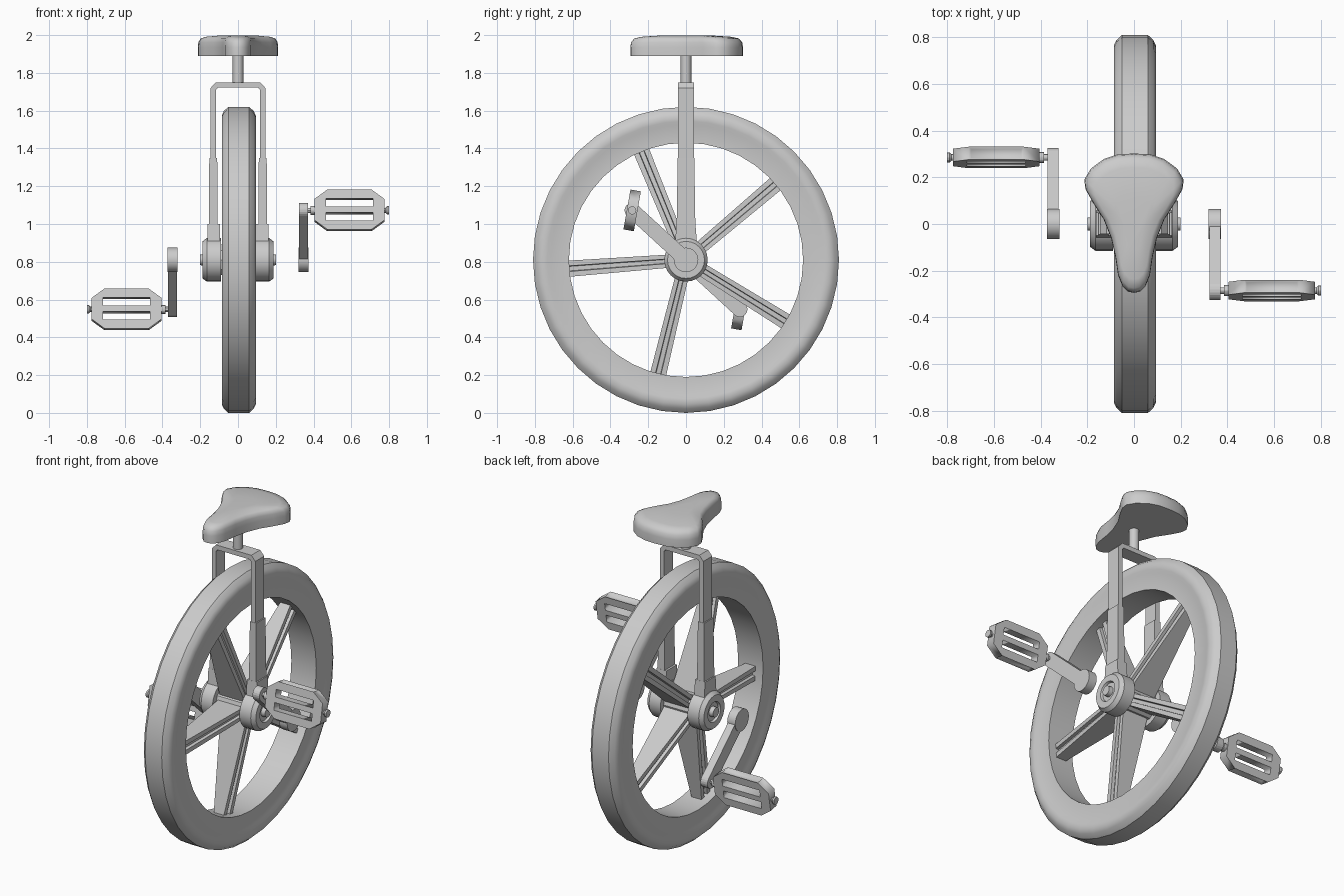
import bpy, bmesh, math
from mathutils import Matrix, Vector

if "Cube" in bpy.data.objects:
    bpy.data.objects.remove(bpy.data.objects["Cube"])

grey = bpy.data.materials.new("plain_grey")
grey.use_nodes = True
colour = (0.6, 0.6, 0.6, 1)
grey.diffuse_color = colour
grey.node_tree.nodes["Principled BSDF"].inputs["Base Color"].default_value = colour

AXLE = Vector((0, 0, 0.81))
FLIP = Matrix.Translation(AXLE) @ Matrix.Scale(-1, 4) @ Matrix.Translation(-AXLE)
MIRROR = Matrix.Scale(-1, 4, (1, 0, 0))


def finish(name, bm, matrix=None, smooth=0):
    """Turn a bmesh into a named, coloured object."""
    if matrix:
        bm.transform(matrix)
    bmesh.ops.recalc_face_normals(bm, faces=bm.faces)
    mesh = bpy.data.meshes.new(name)
    bm.to_mesh(mesh)
    bm.free()
    mesh.materials.append(grey)
    obj = bpy.data.objects.new(name, mesh)
    bpy.context.collection.objects.link(obj)
    if smooth:
        bpy.ops.object.select_all(action="DESELECT")
        obj.select_set(True)
        bpy.context.view_layer.objects.active = obj
        bpy.ops.object.shade_smooth_by_angle(angle=math.radians(smooth))
    return obj


def loft(name, rings, matrix=None, smooth=0, closed=False):
    """Skin equal-sized rings of points, capped unless closed on itself."""
    bm = bmesh.new()
    rows = [[bm.verts.new(p) for p in ring] for ring in rings]
    n = len(rows[0])
    for a, b in zip(rows, rows[1:] + (rows[:1] if closed else [])):
        for i in range(n):
            j = (i + 1) % n
            bm.faces.new((a[i], a[j], b[j], b[i]))
    if not closed:
        bm.faces.new(rows[0])
        bm.faces.new(rows[-1])
    return finish(name, bm, matrix, smooth)


def lathe(name, profile, sides, matrix, smooth=30, closed=False):
    """Turn an (x, radius) profile around the x axis."""
    turns = [math.tau * k / sides for k in range(sides)]
    rings = [[(x, r * math.cos(t), r * math.sin(t)) for t in turns] for x, r in profile]
    return loft(name, rings, matrix, smooth, closed)


def prism(name, points, half, matrix=None):
    """Extrude an (x, z) outline by half in both y directions."""
    return loft(name, [[(x, y, z) for x, z in points] for y in (-half, half)], matrix)


def copies(maker, name, *args, matrix, other, **kw):
    """Make the left part, then its counterpart on the right."""
    maker("left_" + name, *args, matrix=matrix, **kw)
    maker("right_" + name, *args, matrix=other @ matrix, **kw)


at_axle = Matrix.Translation(AXLE)
at_wheel = Matrix.Translation(AXLE + Vector((0.004, 0, 0)))

# Tyre and rim, one closed ring section
half_section = [(0.083, 0.62), (0.083, 0.715), (0.09, 0.735), (0.09, 0.765), (0.079, 0.788), (0.055, 0.81)]
section = half_section + [(-x, r) for x, r in reversed(half_section)]
lathe("tyre_and_rim", section, 40, at_wheel, smooth=35, closed=True)

# Hub core and five grooved spokes, deep at the hub and thin at the rim
lathe("hub_core", [(-0.095, 0.085), (0.095, 0.085)], 10, at_axle)


def spoke_ring(width, depth, z):
    g, cut = width * 0.35, 0.018
    half = [(depth, -width), (depth, -g), (depth - cut, -g * 0.8),
            (depth - cut, g * 0.8), (depth, g), (depth, width)]
    return [(x, y, z) for x, y in half] + [(-x, -y, z) for x, y in half]


for k in range(5):
    turn = Matrix.Rotation(math.radians(40.3 - 90 + 72 * k), 4, "X")
    loft(f"spoke_{k + 1}", [spoke_ring(0.034, 0.088, 0.04), spoke_ring(0.043, 0.032, 0.635)],
         at_wheel @ turn)

# Bearing housings with the axle end in a recess
bearing = [(0.09, 0.115), (0.165, 0.115), (0.188, 0.098), (0.188, 0.06),
           (0.174, 0.055), (0.174, 0.03), (0.2, 0.028)]
copies(lathe, "bearing", bearing, 24, matrix=at_axle, other=MIRROR)


# Fork: chamfered crown with legs, thicker sleeves and brackets
def box_ring(x0, x1, y, z):
    return [(x0, -y, z), (x1, -y, z), (x1, y, z), (x0, y, z)]


outer = [(0.145, 1.3), (0.145, 1.72), (0.118, 1.75)]
inner = [(0.117, 1.3), (0.117, 1.71), (0.107, 1.722)]
arch = outer + [(-x, z) for x, z in reversed(outer)]
arch += [(-x, z) for x, z in inner] + [(x, z) for x, z in reversed(inner)]
prism("fork_arch", arch, 0.042)
still = Matrix.Identity(4)
copies(loft, "fork_sleeve", [box_ring(0.107, 0.155, 0.051, 0.9), box_ring(0.11, 0.152, 0.044, 1.35)],
       matrix=still, other=MIRROR)
copies(loft, "fork_bracket", [box_ring(0.095, 0.162, 0.062, 0.85), box_ring(0.095, 0.162, 0.05, 1.0)],
       matrix=still, other=MIRROR)

# Seat post
stand = Matrix.Rotation(math.radians(-90), 4, "Y")
lathe("seat_post", [(1.73, 0.028), (1.9, 0.028)], 16, stand)

# Saddle: pear-shaped outline stacked up into a rounded cushion
side = [(0.07, 0.298), (0.13, 0.278), (0.185, 0.237), (0.213, 0.19), (0.208, 0.15), (0.175, 0.09),
        (0.13, 0.02), (0.098, -0.06), (0.08, -0.14), (0.068, -0.22), (0.05, -0.265), (0.025, -0.29)]
outline = [(0, 0.302)] + side + [(0, -0.295)] + [(-x, y) for x, y in reversed(side)]
layers = [(1.0, 1.89), (1.0, 1.935), (0.985, 1.962), (0.93, 1.982), (0.8, 1.991), (0.4, 1.999)]
loft("saddle", [[(x * s, y * s, z) for x, y in outline] for s, z in layers], smooth=50)

# Cranks: a round boss tapering to a smaller end
PEDAL = Vector((0, -0.285, 0.262))
reach = math.atan2(PEDAL.z, PEDAL.y)


def arc(y, z, r, start, steps=10):
    turns = [start + math.pi * k / steps for k in range(steps + 1)]
    return [(y + r * math.cos(t), z + r * math.sin(t)) for t in turns]


arm = arc(PEDAL.y, PEDAL.z, 0.04, reach - math.pi / 2) + arc(0, 0, 0.04, reach + math.pi / 2)
copies(loft, "crank_arm", [[(x, y, z) for y, z in arm] for x in (0.324, 0.37)],
       matrix=at_axle, other=FLIP)
copies(lathe, "crank_boss", [(0.32, 0.065), (0.373, 0.065)], 24, matrix=at_axle, other=FLIP)

# Pedal spindles with an end knob
at_pedal = Matrix.Translation(AXLE + PEDAL)
spindle = [(0.35, 0.014), (0.782, 0.014), (0.79, 0.022), (0.8, 0.022)]
copies(lathe, "pedal_spindle", spindle, 12, matrix=at_pedal, other=FLIP)
copies(lathe, "pedal_collar", [(0.385, 0.024), (0.41, 0.024)], 12, matrix=at_pedal, other=FLIP)


# Pedals: eight-sided plate with two slots and recessed long edges
def rectangle(x, z0, z1):
    return [(-x, z0), (x, z0), (x, z1), (-x, z1)]


def pedal(name, matrix):
    curve = bpy.data.curves.new(name, "CURVE")
    curve.dimensions = "2D"
    curve.fill_mode = "BOTH"
    curve.extrude = 0.028
    corner = [(0.185, 0.057), (0.117, 0.107)]
    half = corner + [(-x, z) for x, z in reversed(corner)]
    plate = half + [(-x, -z) for x, z in half]
    for loop in (plate, rectangle(0.125, 0.016, 0.06), rectangle(0.125, -0.06, -0.016)):
        spline = curve.splines.new("POLY")
        spline.points.add(len(loop) - 1)
        for point, (x, z) in zip(spline.points, loop):
            point.co = (x, z, 0, 1)
        spline.use_cyclic_u = True
    helper = bpy.data.objects.new(name + "_outline", curve)
    bpy.context.collection.objects.link(helper)
    graph = bpy.context.evaluated_depsgraph_get()
    bm = bmesh.new()
    bm.from_mesh(bpy.data.meshes.new_from_object(helper.evaluated_get(graph)))
    bpy.data.objects.remove(helper)
    bmesh.ops.remove_doubles(bm, verts=bm.verts, dist=0.0001)
    bmesh.ops.recalc_face_normals(bm, faces=bm.faces)
    edges = [f for f in bm.faces if abs(f.normal.y) > 0.9 and abs(f.calc_center_median().y) > 0.1]
    bmesh.ops.inset_individual(bm, faces=edges, thickness=0.014, depth=-0.015)
    finish(name, bm, matrix)


upright = Matrix.Rotation(math.radians(80), 4, "X")
copies(pedal, "pedal", matrix=at_pedal @ Matrix.Translation((0.59, 0, 0)) @ upright, other=FLIP)
